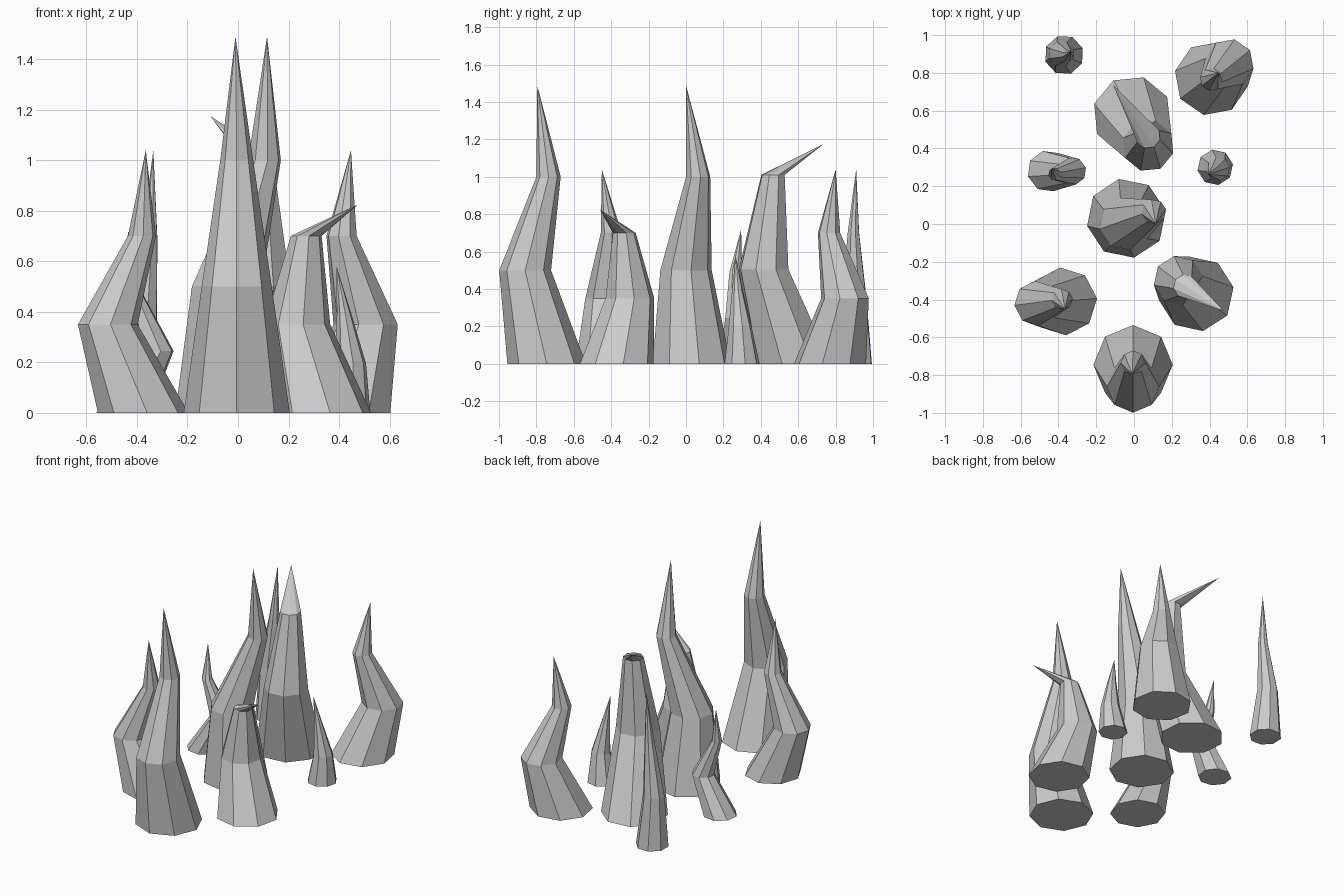
import bpy, bmesh
from math import cos, sin, radians, pi
from mathutils import Vector

if "Cube" in bpy.data.objects:
    bpy.data.objects.remove(bpy.data.objects["Cube"])

SIDES = 8


def make_spike(name, turn, radius, height, base, middle, neck, tip):
    """Crooked eight-sided spike: three shrinking rings closed by a point."""
    bm = bmesh.new()
    rings = []
    levels = ((base, 0, 1), (middle, height / 2, 0.66), (neck, height, 0.31))
    for (x, y), z, scale in levels:
        r = radius * scale
        rings.append([bm.verts.new((x + r * cos(a), y + r * sin(a), z))
                      for a in (radians(turn) + 2 * pi * i / SIDES for i in range(SIDES))])
    apex = bm.verts.new(Vector(tip))
    for i in range(SIDES):
        j = (i + 1) % SIDES
        for low, high in zip(rings, rings[1:]):
            bm.faces.new((low[i], low[j], high[j], high[i]))
        bm.faces.new((rings[-1][i], rings[-1][j], apex))
    bm.faces.new(rings[0][::-1])
    mesh = bpy.data.meshes.new(name)
    bm.to_mesh(mesh)
    bm.free()
    bpy.context.collection.objects.link(bpy.data.objects.new(name, mesh))


# Tall spikes along the middle
make_spike("front_tall_spike", 0, 0.21, 1.0, (-0.005, -0.745), (-0.005, -0.86), (-0.005, -0.735), (-0.01, -0.795, 1.49))
make_spike("centre_tall_spike", 11, 0.212, 1.0, (-0.04, 0.03), (-0.045, 0), (0.105, 0.065), (0.115, 0, 1.49))
make_spike("back_hooked_spike", 28, 0.21, 1.01, (-0.01, 0.575), (0.075, 0.415), (0.075, 0.465), (-0.11, 0.735, 1.175))

# Medium spikes around them
make_spike("front_left_spike", 5, 0.18, 0.7, (-0.375, -0.41), (-0.515, -0.42), (-0.38, -0.40), (-0.365, -0.45, 1.04))
make_spike("front_right_hooked_spike", 10, 0.2, 0.7, (0.33, -0.37), (0.235, -0.30), (0.27, -0.33), (0.475, -0.46, 0.825))
make_spike("back_right_spike", 33, 0.197, 0.7, (0.41, 0.77), (0.505, 0.85), (0.41, 0.765), (0.447, 0.80, 1.04))

# Thin and short spikes
make_spike("back_left_thin_spike", 20, 0.105, 0.7, (-0.37, 0.895), (-0.385, 0.90), (-0.35, 0.895), (-0.335, 0.91, 1.04))
make_spike("left_short_spike", 15, 0.11, 0.49, (-0.455, 0.28), (-0.325, 0.28), (-0.42, 0.265), (-0.435, 0.295, 0.72))
make_spike("right_short_spike", 10, 0.095, 0.39, (0.43, 0.30), (0.445, 0.29), (0.42, 0.275), (0.39, 0.265, 0.58))
